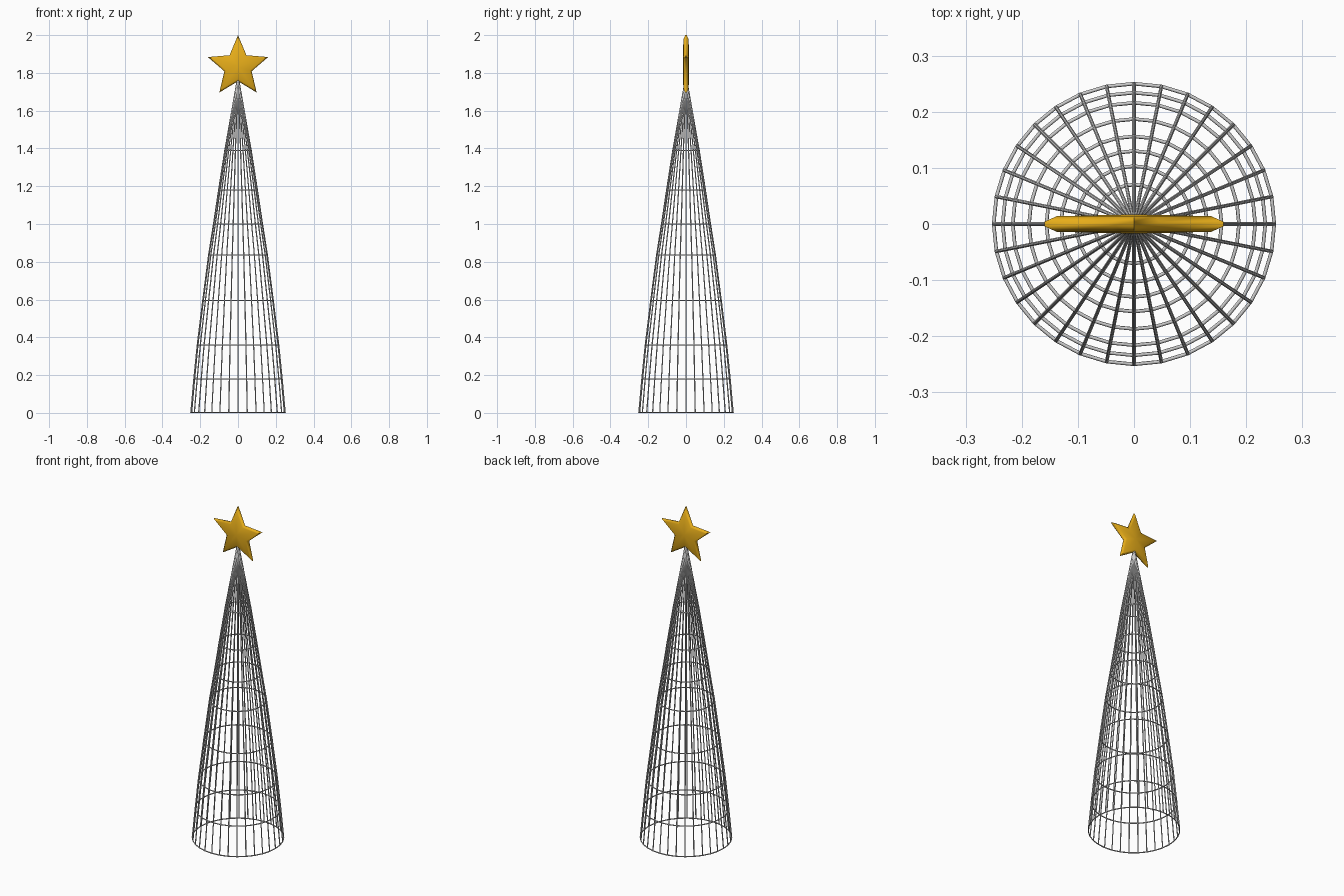
import bpy, bmesh
from math import sin, cos, pi

if "Cube" in bpy.data.objects:
    bpy.data.objects.remove(bpy.data.objects["Cube"])

SIDES = 32
WIRE = 0.0032

# tree silhouette: (height, radius) of each hoop
PROFILE = [(0.003, 0.25), (0.18, 0.234), (0.36, 0.216), (0.595, 0.187),
           (0.835, 0.156), (1.0, 0.13), (1.18, 0.103), (1.39, 0.07)]
APEX = (1.77, 0.003)


def wire_object(name, paths, cyclic):
    cu = bpy.data.curves.new(name, 'CURVE')
    cu.dimensions = '3D'
    cu.bevel_depth = WIRE
    cu.bevel_resolution = 1
    cu.use_fill_caps = True
    for pts in paths:
        sp = cu.splines.new('POLY')
        sp.points.add(len(pts) - 1)
        for p, co in zip(sp.points, pts):
            p.co = (*co, 1)
        sp.use_cyclic_u = cyclic
    ob = bpy.data.objects.new(name, cu)
    bpy.context.collection.objects.link(ob)
    return ob


def on_circle(r, z, i):
    a = 2 * pi * i / SIDES
    return (r * cos(a), r * sin(a), z)


# horizontal hoops
wire_object("hoops", [[on_circle(r, z, i) for i in range(SIDES)]
                      for z, r in PROFILE], True)

# upright ribs converging at the top
wire_object("ribs", [[on_circle(r, z, i) for z, r in PROFILE + [APEX]]
                     for i in range(SIDES)], False)

# star topper: bevelled, slightly domed five-pointed slab
R_OUT, R_IN, CZ = 0.168, 0.076, 1.832
bm = bmesh.new()


def star_loop(scale, y):
    loop = []
    for i in range(10):
        r = (R_IN if i % 2 else R_OUT) * scale
        a = pi * i / 5
        loop.append(bm.verts.new((r * sin(a), y, CZ + r * cos(a))))
    return loop


loops = [star_loop(s, y) for s, y in
         [(0.86, -0.014), (1, -0.004), (1, 0.004), (0.86, 0.014)]]
for a, b in zip(loops, loops[1:]):
    for i in range(10):
        j = (i + 1) % 10
        bm.faces.new((a[i], a[j], b[j], b[i]))
for loop, y in ((loops[0], -0.017), (loops[-1], 0.017)):
    c = bm.verts.new((0, y, CZ))
    for i in range(10):
        bm.faces.new((loop[i], loop[(i + 1) % 10], c))
bmesh.ops.recalc_face_normals(bm, faces=bm.faces)
me = bpy.data.meshes.new("star")
bm.to_mesh(me)
bm.free()
star = bpy.data.objects.new("star", me)
bpy.context.collection.objects.link(star)

gold = bpy.data.materials.new("gold")
gold.diffuse_color = (0.8, 0.42, 0.01, 1)
gold.use_nodes = True
gold.node_tree.nodes["Principled BSDF"].inputs["Base Color"].default_value = gold.diffuse_color
me.materials.append(gold)

bpy.context.view_layer.objects.active = star
star.select_set(True)
bpy.ops.object.shade_smooth_by_angle(angle=0.9)
